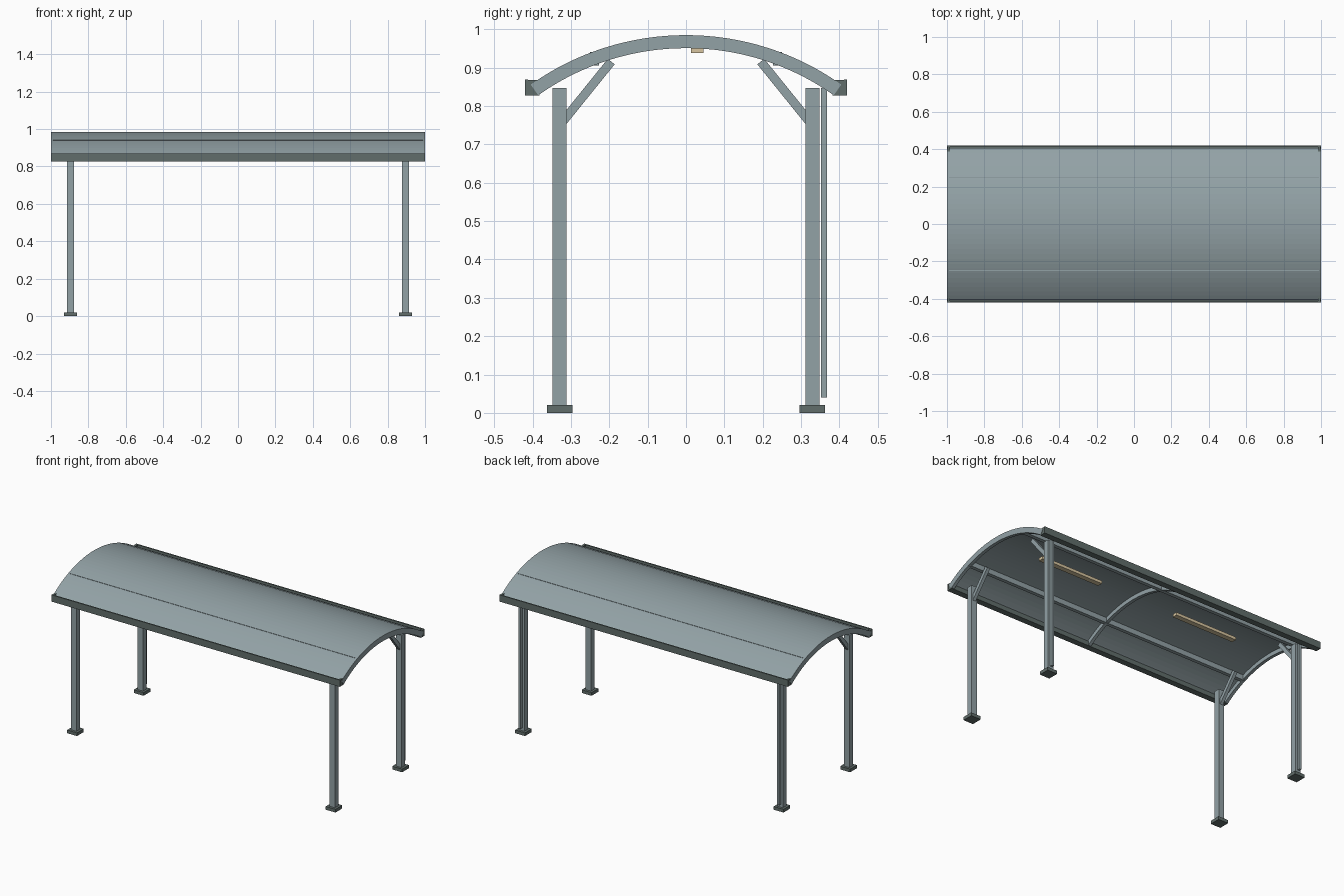
import bpy, bmesh, math
from mathutils import Vector

if "Cube" in bpy.data.objects:
    bpy.data.objects.remove(bpy.data.objects["Cube"])


def material(name, rgb):
    m = bpy.data.materials.new(name)
    m.use_nodes = True
    m.diffuse_color = (*rgb, 1)
    m.node_tree.nodes["Principled BSDF"].inputs["Base Color"].default_value = (*rgb, 1)
    return m


STEEL = material("blue_grey_steel", (0.29, 0.36, 0.38))
DARK = material("dark_grey_metal", (0.12, 0.155, 0.147))
LAMP = material("warm_lamp", (0.68, 0.56, 0.35))


def finish(name, bm, mat):
    bmesh.ops.recalc_face_normals(bm, faces=bm.faces)
    mesh = bpy.data.meshes.new(name)
    bm.to_mesh(mesh)
    bm.free()
    mesh.materials.append(mat)
    ob = bpy.data.objects.new(name, mesh)
    bpy.context.collection.objects.link(ob)
    return ob


def prism(name, profile, x0, x1, mat):
    """Extrude a (y, z) profile along x."""
    bm = bmesh.new()
    face = bm.faces.new([bm.verts.new((x0, y, z)) for y, z in profile])
    ext = bmesh.ops.extrude_face_region(bm, geom=[face])
    verts = [v for v in ext["geom"] if isinstance(v, bmesh.types.BMVert)]
    bmesh.ops.translate(bm, verts=verts, vec=(x1 - x0, 0, 0))
    return finish(name, bm, mat)


def box(name, x0, x1, y0, y1, z0, z1, mat):
    return prism(name, [(y0, z0), (y1, z0), (y1, z1), (y0, z1)], x0, x1, mat)


def arch(name, r_out, r_in, x0, x1, mat, steps=32):
    """Curved band across the width, swept along x."""
    half = math.asin(0.405 / 0.70)
    angles = [half * (2 * i / steps - 1) for i in range(steps + 1)]

    def arc(r, seq):
        return [(r * math.sin(a), 0.285 + r * math.cos(a)) for a in seq]

    return prism(name, arc(r_out, angles) + arc(r_in, reversed(angles)), x0, x1, mat)


# Vaulted roof sheet and its three ribs
arch("roof_sheet", 0.70, 0.691, -1, 1, STEEL)
for name, x in (("left_rib", 0.99), ("middle_rib", 0), ("right_rib", -0.99)):
    arch(name, 0.692, 0.666, x - 0.01, x + 0.01, STEEL)

for side, s in (("front", -1), ("back", 1)):
    def across(a, b):
        return sorted((s * a, s * b))

    # Lengthwise purlin
    box(side + "_purlin", -0.99, 0.99, *across(0.227, 0.25), 0.906, 0.9405, STEEL)

    # Open gutter with closed ends
    channel = [(0.382, 0.855), (0.382, 0.827), (0.42, 0.827), (0.42, 0.869),
               (0.412, 0.869), (0.412, 0.835), (0.387, 0.835), (0.387, 0.855)]
    prism(side + "_gutter", [(s * y, z) for y, z in channel], -0.999, 0.999, DARK)
    for end, e in (("left", 1), ("right", -1)):
        box(f"{side}_{end}_gutter_end", *sorted((e * 0.985, e * 0.998)),
            *across(0.386, 0.416), 0.83, 0.868, DARK)

        # Post, foot and knee brace
        x = e * 0.895
        tag = f"{side}_{end}_"
        box(tag + "post", x - 0.019, x + 0.019, *across(0.311, 0.348), 0.015, 0.847, STEEL)
        box(tag + "foot", x - 0.034, x + 0.034, *across(0.296, 0.363), 0, 0.02, DARK)
        a, b = Vector((s * 0.325, 0.755)), Vector((s * 0.195, 0.916))
        n = (b - a).normalized().orthogonal() * 0.0115
        prism(tag + "brace", [a + n, b + n, b - n, a - n], x - 0.01, x + 0.01, STEEL)

        # Downpipe behind the back posts
        if s > 0:
            box(tag + "downpipe", x - 0.008, x + 0.008, 0.352, 0.368, 0.04, 0.847, STEEL)

# Ceiling lamps
for end, x in (("left", 0.485), ("right", -0.485)):
    box(end + "_lamp", x - 0.215, x + 0.215, 0.013, 0.045, 0.938, 0.956, LAMP)
